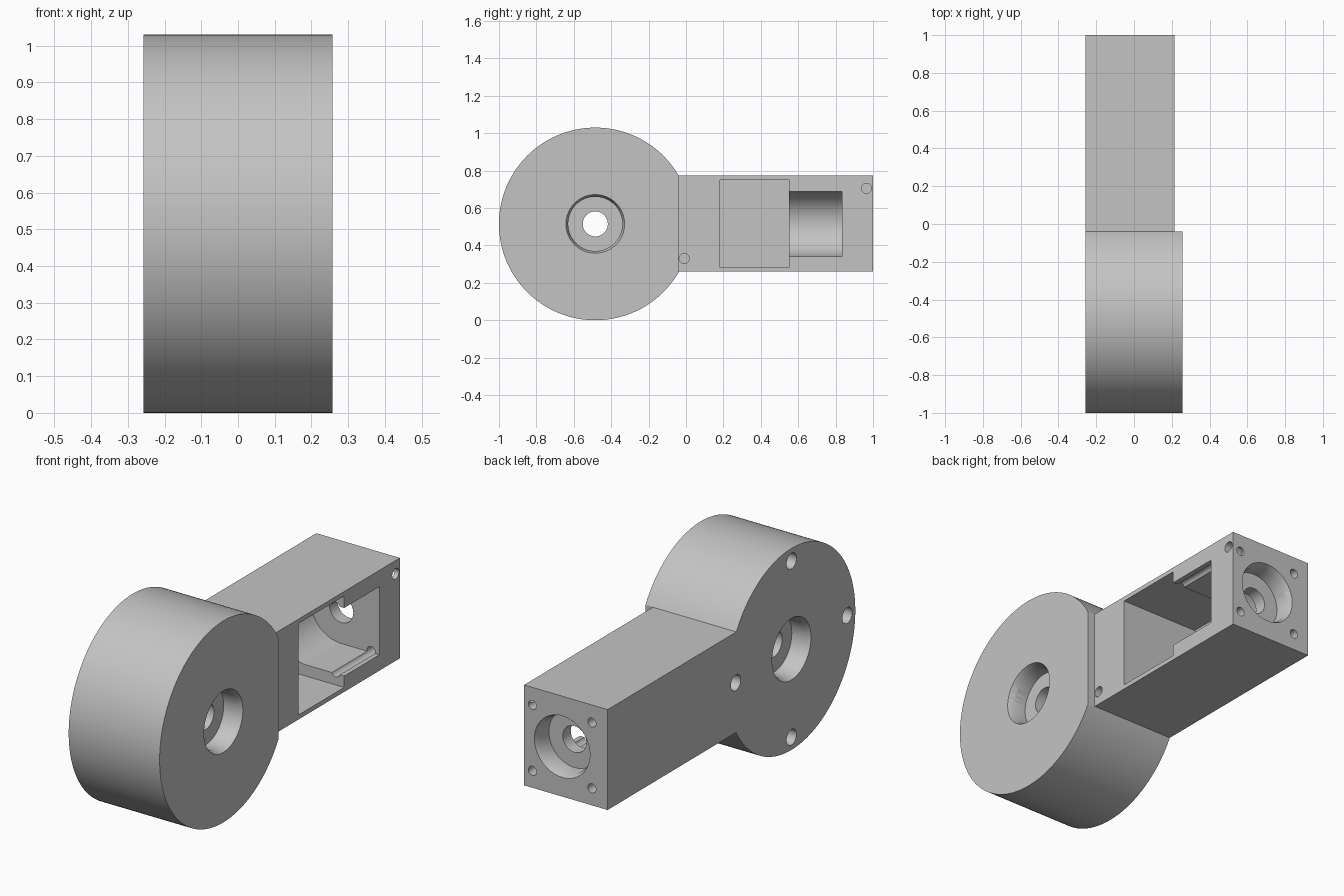
import bpy, bmesh, math
from mathutils import Matrix, Vector

cube = bpy.data.objects.get("Cube")
if cube:
    bpy.data.objects.remove(cube, do_unlink=True)

MID = 0.515            # height of the shared axis, also the drum radius
DRUM_Y = -0.485        # drum centre
SIDE = 0.257           # half width of the drum
ARM_X = 0.215          # open face of the arm
CHORD = -0.04          # where the arm meets the drum

grey = bpy.data.materials.new("plain grey")
grey.use_nodes = True
grey.diffuse_color = (0.55, 0.55, 0.55, 1)
grey.node_tree.nodes["Principled BSDF"].inputs["Base Color"].default_value = grey.diffuse_color


def make(name, bm):
    mesh = bpy.data.meshes.new(name)
    bmesh.ops.recalc_face_normals(bm, faces=bm.faces)
    bm.to_mesh(mesh)
    bm.free()
    mesh.materials.append(grey)
    obj = bpy.data.objects.new(name, mesh)
    bpy.context.collection.objects.link(obj)
    return obj


def block(name, x, y, z, fillet=0):
    """Box from three (low, high) ranges; fillet rounds the long edges at low x."""
    bm = bmesh.new()
    bmesh.ops.create_cube(bm, size=1)
    for v in bm.verts:
        v.co = Vector([r[0] if c < 0 else r[1] for c, r in zip(v.co, (x, y, z))])
    if fillet:
        edges = [e for e in bm.edges if all(v.co.x == x[0] for v in e.verts)
                 and e.verts[0].co.z == e.verts[1].co.z]
        bmesh.ops.bevel(bm, geom=edges, offset=fillet, segments=8,
                        profile=0.5, affect='EDGES')
    return make(name, bm)


def rod(name, start, direction, length, r1, r2=None, sides=48):
    """Cylinder or cone from a start point along a direction."""
    d = Vector(direction)
    place = Matrix.Translation(Vector(start) + d * length / 2) @ \
        d.to_track_quat('Z', 'Y').to_matrix().to_4x4()
    bm = bmesh.new()
    bmesh.ops.create_cone(bm, cap_ends=True, segments=sides, radius1=r1,
                          radius2=r1 if r2 is None else r2, depth=length, matrix=place)
    return make(name, bm)


def combine(body, tool, operation='DIFFERENCE'):
    """Apply one boolean, then discard the tool."""
    mod = body.modifiers.new("join", 'BOOLEAN')
    mod.operation, mod.solver, mod.object = operation, 'EXACT', tool
    bpy.context.view_layer.update()
    graph = bpy.context.evaluated_depsgraph_get()
    mesh = bpy.data.meshes.new_from_object(body.evaluated_get(graph))
    body.modifiers.clear()
    body.data = mesh
    bpy.data.objects.remove(tool, do_unlink=True)


def bearing_seat(body, face_point, inward):
    """Chamfered round pocket with a shaft hole in its floor."""
    p, d = Vector(face_point), Vector(inward)
    combine(body, rod("seat_cutter", p - d * 0.02, d, 0.12, 0.145, sides=64))
    combine(body, rod("chamfer_cutter", p - d * 0.01, d, 0.04, 0.161, 0.145, sides=64))


# Drum with a flat where the arm leaves it, and the arm itself
housing = rod("gear_housing", (-SIDE, DRUM_Y, MID), (1, 0, 0), 2 * SIDE, MID, sides=160)
combine(housing, block("flat_cutter", (ARM_X, 0.4), (CHORD, 0.3), (-0.1, 1.2)))
arm = block("arm", (-SIDE, ARM_X), (-0.25, 1), (0.26, 0.773), fillet=0.03)
combine(housing, arm, 'UNION')

# Drum bearing seats, shaft hole and screw holes
for side in (-1, 1):
    bearing_seat(housing, (side * SIDE, DRUM_Y, MID), (-side, 0, 0))
combine(housing, rod("shaft_cutter", (-0.4, DRUM_Y, MID), (1, 0, 0), 0.8, 0.067))
for i in range(4):
    a = i * math.pi / 2
    spot = (-SIDE - 0.05, DRUM_Y + 0.45 * math.cos(a), MID + 0.45 * math.sin(a))
    combine(housing, rod("screw_cutter", spot, (1, 0, 0), 0.25, 0.04, sides=32))

# Open bay and the rounded motor cradle next to it
combine(housing, block("bay_cutter", (-0.23, 0.3), (0.182, 0.55), (0.283, 0.75)))
combine(housing, rod("cradle_cutter", (0, 0.5, MID), (0, 1, 0), 0.335, 0.174, sides=96))
combine(housing, block("slot_cutter", (0, 0.3), (0.5, 0.835), (MID - 0.174, MID + 0.174)))

# Arm end: bearing seat, shaft hole and four long screw holes
bearing_seat(housing, (0, 1, MID), (0, -1, 0))
combine(housing, rod("shaft_cutter", (0, 1.1, MID), (0, -1, 0), 0.35, 0.067))
for sx in (-1, 1):
    for sz in (-1, 1):
        spot = (sx * 0.168, 1.05, MID + sz * 0.168)
        combine(housing, rod("screw_cutter", spot, (0, -1, 0), 0.52, 0.023, sides=24))

# Cover screw holes on the open face of the arm
for y, z in ((-0.01, 0.33), (0.965, 0.705)):
    combine(housing, rod("cover_screw_cutter", (ARM_X + 0.05, y, z), (-1, 0, 0),
                         0.15, 0.027, sides=32))

bpy.ops.object.select_all(action='DESELECT')
housing.select_set(True)
bpy.context.view_layer.objects.active = housing
bpy.ops.object.shade_smooth_by_angle(angle=math.radians(25))
